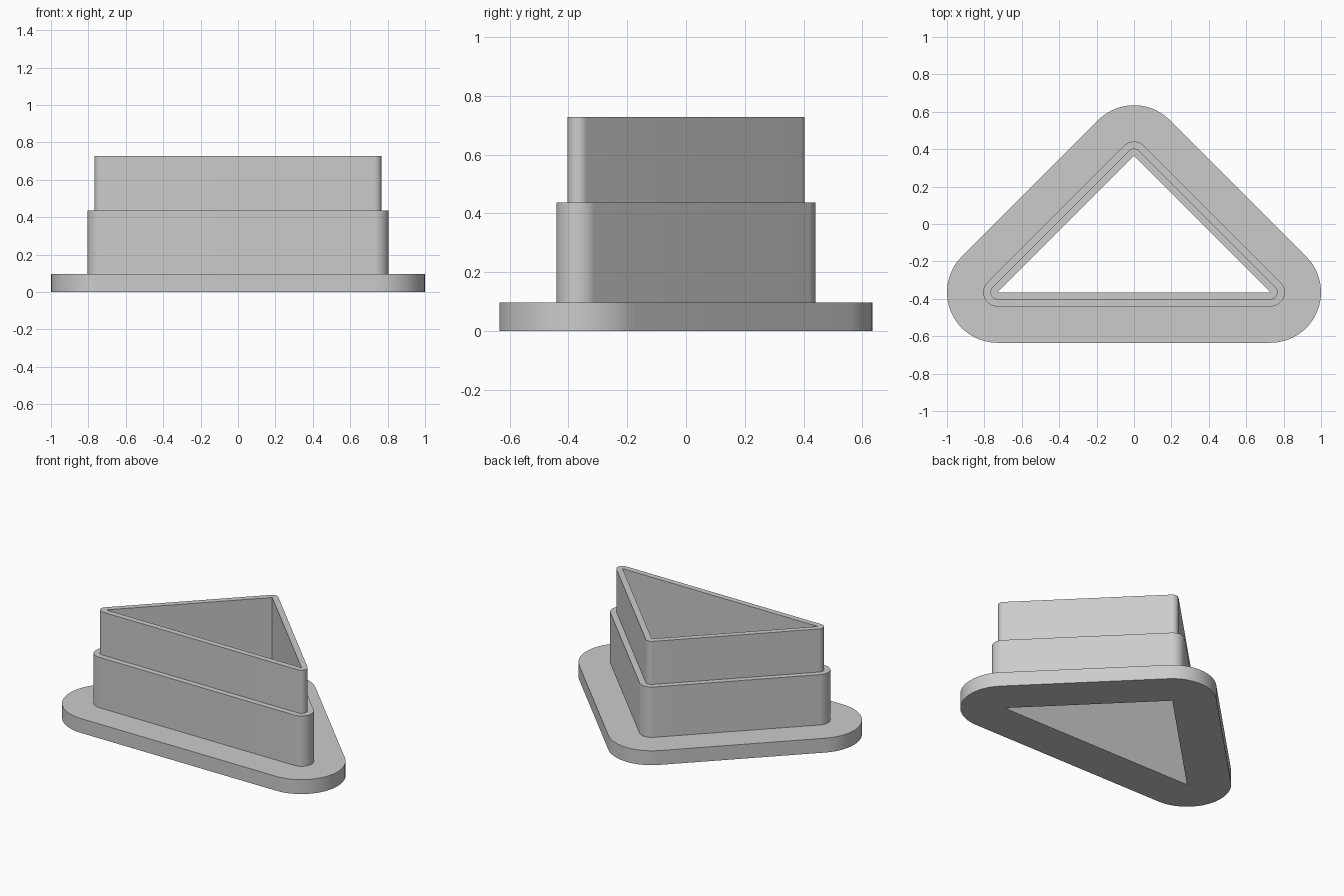
import bpy
import bmesh
import math

cube = bpy.data.objects.get("Cube")
if cube:
    bpy.data.objects.remove(cube, do_unlink=True)

# Single plain grey
grey = bpy.data.materials.new("plain_grey")
grey.use_nodes = True
colour = (0.6, 0.6, 0.6, 1)
grey.diffuse_color = colour
grey.node_tree.nodes["Principled BSDF"].inputs["Base Color"].default_value = colour

# Triangular opening: corner position, start and end angle of the rounding
H = 0.365
CORNERS = [((2 * H, -H), -90, 45), ((0, H), 45, 135), ((-2 * H, -H), 135, 270)]
STEPS = 20

# Wall section: distance out from the opening, height
SECTION = [(0, 0), (0.27, 0), (0.27, 0.097), (0.076, 0.097), (0.076, 0.437),
           (0.038, 0.437), (0.038, 0.728), (0, 0.728)]


def outline(offset):
    """Triangle grown by offset, with round corners."""
    points = []
    for (x, y), start, end in CORNERS:
        for i in range(STEPS + 1):
            a = math.radians(start + (end - start) * i / STEPS)
            points.append((x + offset * math.cos(a), y + offset * math.sin(a)))
    return points


# Stepped cutter: flange, thick wall and thin wall swept round the opening
bm = bmesh.new()
rings = [[bm.verts.new((x, y, z)) for x, y in outline(d)] for d, z in SECTION]
for k, ring in enumerate(rings):
    above = rings[(k + 1) % len(rings)]
    for i in range(len(ring)):
        j = (i + 1) % len(ring)
        bm.faces.new((ring[i], ring[j], above[j], above[i]))
bmesh.ops.remove_doubles(bm, verts=bm.verts, dist=0.0001)
bmesh.ops.recalc_face_normals(bm, faces=bm.faces)

mesh = bpy.data.meshes.new("triangular_cutter")
bm.to_mesh(mesh)
bm.free()
mesh.materials.append(grey)
cutter = bpy.data.objects.new("triangular_cutter", mesh)
bpy.context.collection.objects.link(cutter)

# Smooth corners, crisp steps
bpy.ops.object.select_all(action="DESELECT")
cutter.select_set(True)
bpy.context.view_layer.objects.active = cutter
bpy.ops.object.shade_smooth_by_angle(angle=math.radians(30))
